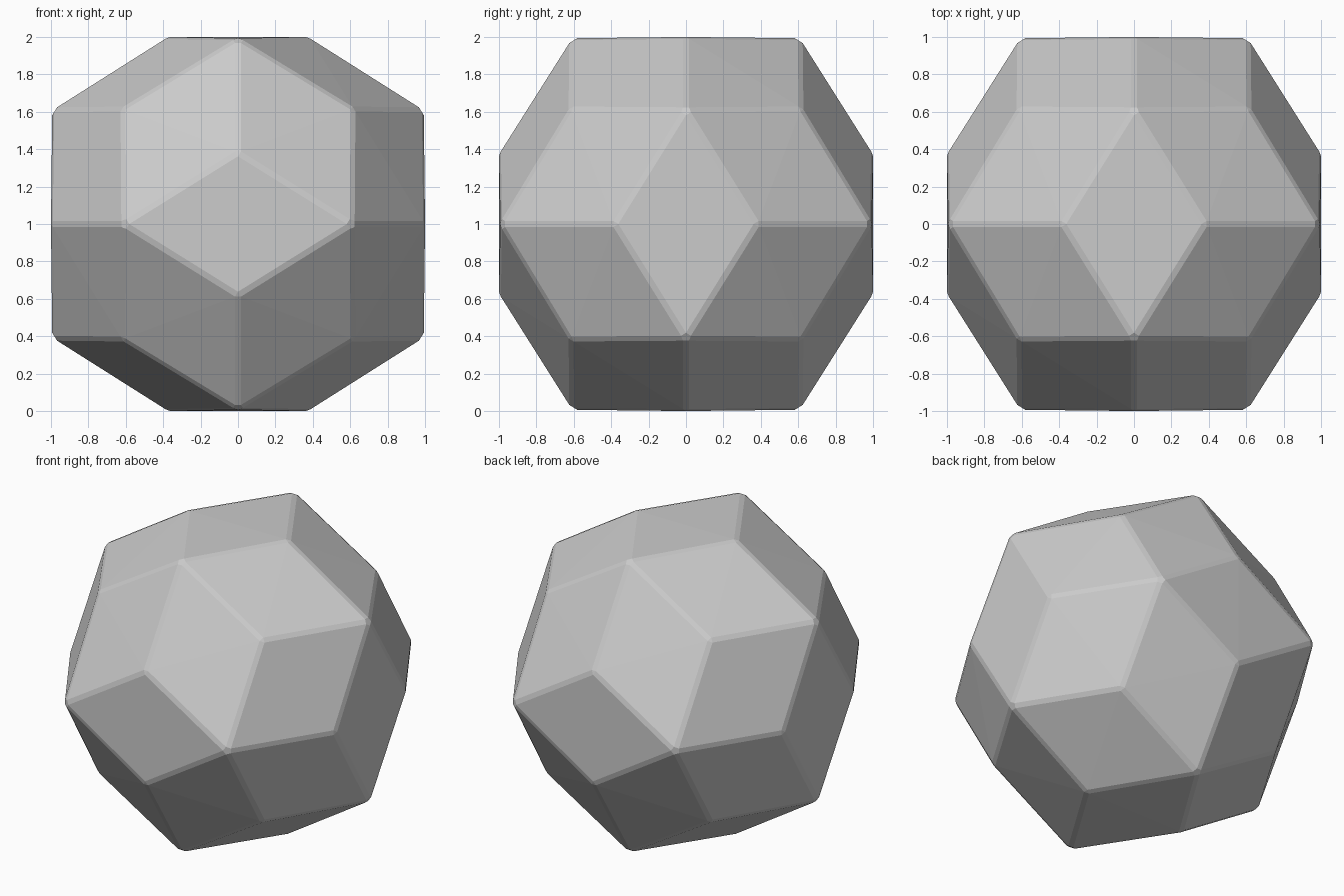
import bpy, bmesh, math
from itertools import product

if "Cube" in bpy.data.objects:
    bpy.data.objects.remove(bpy.data.objects["Cube"])

PHI = (1 + math.sqrt(5)) / 2
A, B = 1 / PHI, 1 / PHI ** 2      # 0.618 and 0.382 of the half size
PULL = 0.993                      # sharp five-way corners sit slightly inward

# Corner points: cube corners, plus three-way and five-way corners on each axis
points = [(A * i, A * j, A * k) for i, j, k in product((-1, 1), repeat=3)]
for i, j in product((-1, 1), repeat=2):
    three_way = (i, j * B, 0)
    five_way = (i * PULL, 0, j * A * PULL)
    for p in (three_way, five_way):
        for s in range(3):
            points.append(p[-s:] + p[:-s] if s else p)

# Thirty-sided body from the convex hull
bm = bmesh.new()
for x, y, z in points:
    bm.verts.new((x, y, z + 1))
bmesh.ops.convex_hull(bm, input=bm.verts)
bmesh.ops.recalc_face_normals(bm, faces=bm.faces)

mesh = bpy.data.meshes.new("thirty_sided_die")
bm.to_mesh(mesh)
bm.free()
body = bpy.data.objects.new("thirty_sided_die", mesh)
bpy.context.collection.objects.link(body)

# Narrow chamfer on the real edges only
bevel = body.modifiers.new("chamfer", 'BEVEL')
bevel.width = 0.017
bevel.segments = 1
bevel.limit_method = 'ANGLE'
bevel.angle_limit = math.radians(12)
